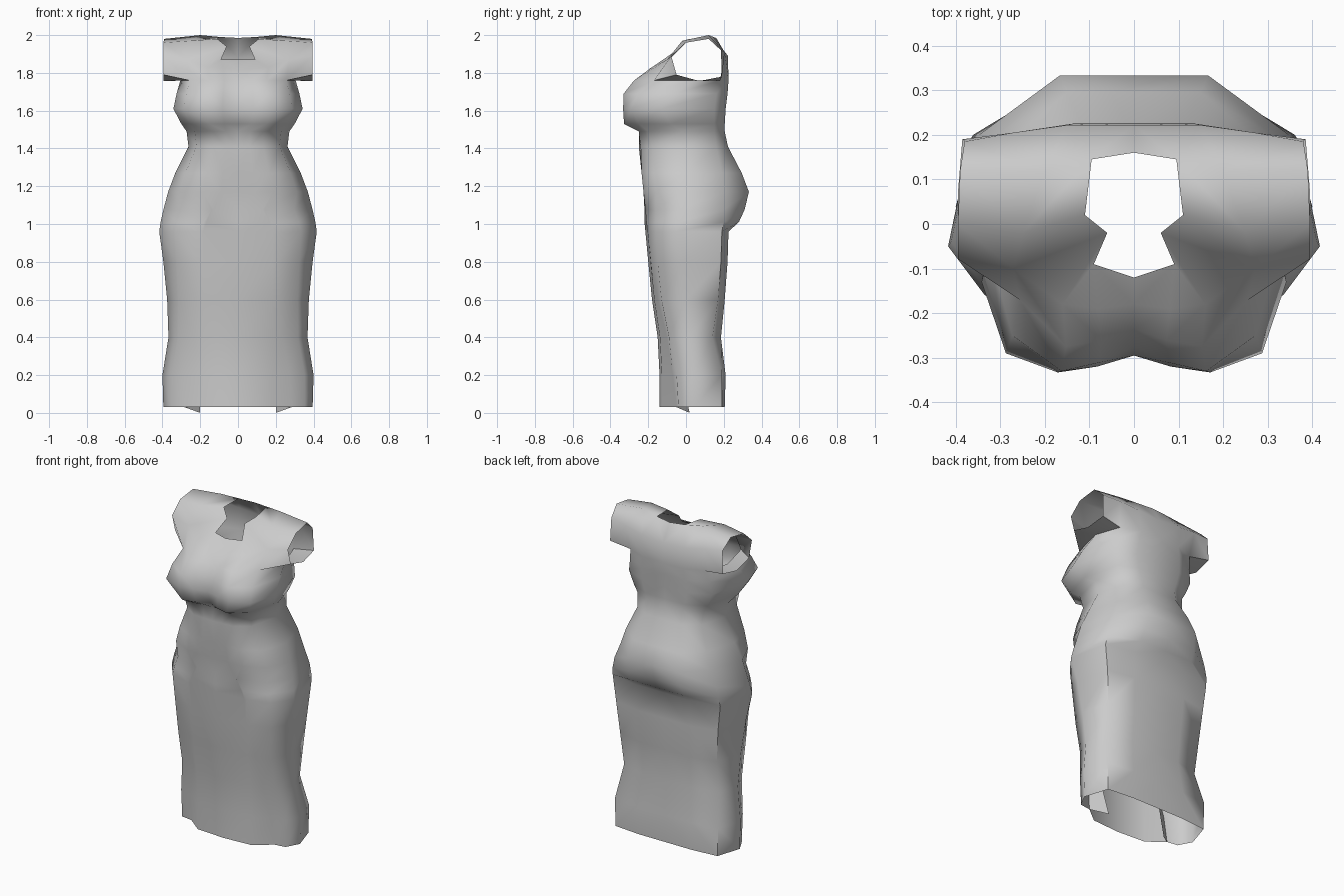
import bpy
import math

cloth = bpy.data.materials.new("grey cloth")
cloth.diffuse_color = (0.6, 0.6, 0.6, 1)


def half_mesh(name, verts, faces):
    """Object from its +x half, mirrored across x = 0."""
    me = bpy.data.meshes.new(name)
    me.from_pydata(verts, [], faces)
    me.materials.append(cloth)
    ob = bpy.data.objects.new(name, me)
    bpy.context.collection.objects.link(ob)
    mod = ob.modifiers.new("mirror", "MIRROR")
    mod.use_clip = True
    mod.merge_threshold = 0.001
    bpy.ops.object.select_all(action="DESELECT")
    ob.select_set(True)
    bpy.context.view_layer.objects.active = ob
    bpy.ops.object.modifier_apply(modifier="mirror")
    bpy.ops.object.shade_smooth_by_angle(angle=math.radians(62))
    return ob


# Rings: z, half width, then y of front centre, front, front corner,
# side, back corner, back
RINGS = [
    (0.03, 0.395, -0.14, -0.05, -0.04, 0.04, 0.19, 0.205),
    (0.20, 0.400, -0.14, -0.07, -0.05, 0.04, 0.19, 0.21),
    (0.40, 0.368, -0.15, -0.10, -0.09, 0.02, 0.14, 0.185),
    (0.60, 0.375, -0.18, -0.15, -0.13, 0.00, 0.17, 0.205),
    (0.80, 0.395, -0.20, -0.185, -0.15, -0.02, 0.185, 0.22),
    (0.96, 0.417, -0.215, -0.20, -0.16, -0.05, 0.19, 0.225),
    (1.01, 0.410, -0.22, -0.21, -0.16, -0.04, 0.20, 0.28),
    (1.075, 0.395, -0.22, -0.215, -0.16, -0.03, 0.20, 0.31),
    (1.17, 0.370, -0.225, -0.225, -0.16, -0.02, 0.20, 0.333),
    (1.27, 0.332, -0.235, -0.235, -0.17, 0.0, 0.19, 0.295),
    (1.41, 0.262, -0.25, -0.24, -0.18, 0.0, 0.16, 0.222),
    (1.49, 0.272, -0.24, -0.25, -0.20, -0.02, 0.15, 0.205),
    (1.53, 0.300, -0.27, -0.328, -0.25, -0.08, 0.15, 0.205),
    (1.61, 0.342, -0.295, -0.333, -0.29, -0.13, 0.15, 0.21),
    (1.69, 0.325, -0.275, -0.33, -0.25, -0.06, 0.16, 0.22),
    (1.76, 0.305, -0.235, -0.275, -0.17, 0.03, 0.18, 0.225),
]
PANEL_EDGE = {0.03: 0.283, 0.20: 0.275, 0.40: 0.235, 0.60: 0.22,
              0.80: 0.208, 0.96: 0.20, 1.01: 0.18, 1.075: 0.14}

verts, faces = [], []
for z, w, f0, f1, f2, side, corner, back in RINGS:
    if z in PANEL_EDGE:                      # skirt with a raised front panel
        e = PANEL_EDGE[z]
        front = [(0, f0), (min(0.185, e * 0.93), f0 + 0.012), (e, f1)]
        c4, c2 = 0.88, e + (w - e) * 0.62
    else:                                    # bodice
        c2, c4 = w * 0.84, w * 0.83
        front = [(0, f0), (w * 0.24, f0 * 0.35 + f1 * 0.65), (w * 0.5, f1)]
        c4 = 0.83
    row = front + [(c2, f2), (w, side), (w * c4, corner),
                   (w * 0.45, back), (0, back)]
    verts += [(x, y, z) for x, y in row]
N = 8
for r in range(len(RINGS) - 1):
    for c in range(N - 1):
        a = r * N + c
        faces.append((a, a + 1, a + N + 1, a + N))

# Upper chest, neckline, shoulders and sleeve, joined to the top ring
top = (len(RINGS) - 1) * N
index = {"R%d" % i: top + i for i in range(N)}


def points(prefix, pts):
    for i, p in enumerate(pts):
        index[prefix + str(i)] = len(verts)
        verts.append(p)


points("C", [(0, -0.18, 1.82), (0.08, -0.19, 1.825), (0.16, -0.18, 1.83)])
points("N", [(0, -0.12, 1.87), (0.09, -0.09, 1.87), (0.06, -0.02, 1.94),
             (0.11, 0.02, 1.98), (0.095, 0.145, 1.99), (0, 0.16, 1.985)])
points("B", [(0, 0.222, 1.88), (0.15, 0.222, 1.89)])
points("H", [(0.27, -0.1, 1.87), (0.25, -0.02, 1.97), (0.2, 0.12, 2.0),
             (0.27, 0.205, 1.91)])
points("S", [(0.395, -0.05, 1.79), (0.395, -0.078, 1.89), (0.395, 0.0, 1.96),
             (0.39, 0.12, 1.98), (0.38, 0.185, 1.92), (0.385, 0.19, 1.78),
             (0.395, 0.07, 1.757)])
for patch in ("R0 R1 C1 C0", "R1 R2 C2 C1", "R2 R3 H0 C2", "C0 C1 N1 N0",
              "C1 C2 N1", "C2 H0 N2 N1", "H0 H1 N3 N2", "H1 H2 N4 N3",
              "H2 H3 B1 N4", "N4 B1 B0 N5", "B1 R6 R7 B0", "H3 R5 R6 B1",
              "R3 S0 S1 H0", "H0 S1 S2 H1", "H1 S2 S3 H2", "H2 S3 S4 H3",
              "H3 S4 S5 R5", "R5 S5 S6 R4", "R4 S6 S0 R3"):
    faces.append([index[k] for k in patch.split()])
half_mesh("dress", verts, faces)

# Hem folds turned inward behind the front panel
fold = [(0.235, -0.10, 0.40), (0.275, -0.07, 0.20), (0.283, -0.05, 0.03),
        (0.225, -0.085, 0.40), (0.21, -0.03, 0.20), (0.20, 0.02, 0.0)]
half_mesh("hem_fold", fold, [(0, 3, 4, 1), (1, 4, 5, 2)])
